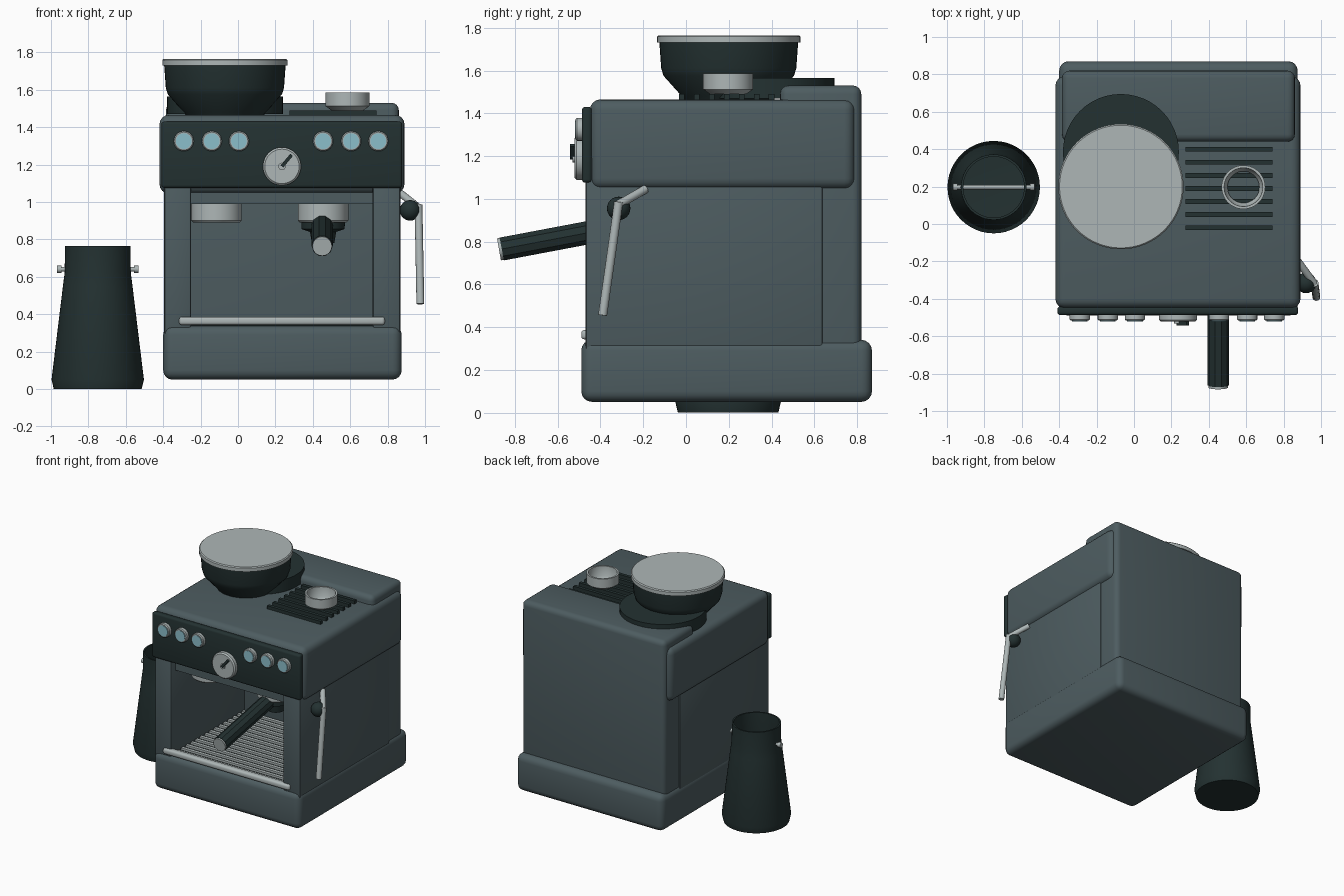
import bpy, bmesh, math
from mathutils import Vector

if "Cube" in bpy.data.objects:
    bpy.data.objects.remove(bpy.data.objects["Cube"])


def material(name, rgb):
    m = bpy.data.materials.new(name)
    m.diffuse_color = (*rgb, 1)
    m.use_nodes = True
    m.node_tree.nodes["Principled BSDF"].inputs["Base Color"].default_value = m.diffuse_color
    return m


BODY = material("slate body", (0.075, 0.108, 0.118))
DARK = material("dark plastic", (0.017, 0.031, 0.031))
METAL = material("light metal", (0.42, 0.47, 0.47))
BLUE = material("pale blue", (0.26, 0.52, 0.60))


def finish(bm, name, mat, smooth=True):
    bmesh.ops.recalc_face_normals(bm, faces=bm.faces)
    me = bpy.data.meshes.new(name)
    bm.to_mesh(me)
    bm.free()
    me.materials.append(mat)
    ob = bpy.data.objects.new(name, me)
    bpy.context.collection.objects.link(ob)
    if smooth:
        bpy.ops.object.select_all(action='DESELECT')
        ob.select_set(True)
        bpy.context.view_layer.objects.active = ob
        bpy.ops.object.shade_smooth_by_angle(angle=math.radians(35))
    return ob


def box(name, mat, x, y, z, bevel=0.0, segments=4):
    """Box from (min, max) ranges, with rounded edges."""
    bm = bmesh.new()
    bmesh.ops.create_cube(bm, size=1)
    for v in bm.verts:
        v.co = [r[0] if c < 0 else r[1] for c, r in zip(v.co, (x, y, z))]
    if bevel:
        bmesh.ops.bevel(bm, geom=bm.edges[:], offset=bevel, segments=segments,
                        profile=0.5, affect='EDGES')
    return finish(bm, name, mat, bool(bevel))


def lathe(name, mat, centre, profile, axis=(0, 0, 1), sides=48):
    """Spin (radius, height) points about an axis; ends at radius 0 close up."""
    bm = bmesh.new()
    verts = [bm.verts.new((r, 0, h)) for r, h in profile]
    edges = [bm.edges.new(p) for p in zip(verts, verts[1:])]
    bmesh.ops.spin(bm, geom=verts + edges, cent=(0, 0, 0), axis=(0, 0, 1),
                   angle=math.tau, steps=sides, use_merge=False)
    bmesh.ops.remove_doubles(bm, verts=bm.verts, dist=1e-5)
    q = Vector((0, 0, 1)).rotation_difference(Vector(axis).normalized())
    for v in bm.verts:
        v.co = q @ v.co + Vector(centre)
    return finish(bm, name, mat)


def rod(name, mat, a, b, r, sides=16):
    d = Vector(b) - Vector(a)
    return lathe(name, mat, a, [(0, 0), (r, 0), (r, d.length), (0, d.length)], d, sides)


# Housing
box("base", BODY, (-0.40, 0.875), (-0.49, 0.87), (0.05, 0.34), 0.05)
box("rear_body", BODY, (-0.385, 0.86), (0.44, 0.82), (0.2, 1.53), 0.04)
box("left_wall", BODY, (-0.395, -0.25), (-0.47, 0.64), (0.2, 1.2), 0.012, 2)
box("right_wall", BODY, (0.72, 0.868), (-0.47, 0.64), (0.2, 1.2), 0.012, 2)
box("head", BODY, (-0.42, 0.89), (-0.45, 0.79), (1.045, 1.465), 0.05)
box("cavity_ceiling", BODY, (-0.25, 0.72), (-0.42, 0.45), (0.99, 1.1))
box("control_panel", DARK, (-0.41, 0.878), (-0.487, -0.44), (1.075, 1.43), 0.016, 3)

# Drip tray
box("drip_tray", DARK, (-0.25, 0.72), (-0.46, 0.45), (0.3, 0.346))
box("tray_trim", METAL, (-0.315, 0.785), (-0.49, -0.44), (0.342, 0.386), 0.015, 3)
for i in range(15):
    y = -0.41 + i * 0.058
    box("tray_slat", METAL, (-0.24, 0.71), (y - 0.013, y + 0.013), (0.34, 0.362))

# Buttons and dial
FRONT = (0, -1, 0)
for x in (-0.29, -0.14, 0.005, 0.455, 0.605, 0.75):
    lathe("button_ring", METAL, (x, -0.48, 1.325),
          [(0, 0), (0.054, 0), (0.054, 0.03), (0.048, 0.036), (0, 0.036)], FRONT, 24)
    lathe("button_face", BLUE, (x, -0.514, 1.325),
          [(0, 0), (0.042, 0), (0.042, 0.006), (0, 0.006)], FRONT, 24)
lathe("dial", METAL, (0.235, -0.48, 1.19),
      [(0, 0), (0.102, 0), (0.102, 0.032), (0.092, 0.042), (0, 0.042)], FRONT)
lathe("dial_hub", METAL, (0.235, -0.52, 1.19), [(0.02, 0), (0.02, 0.012), (0, 0.012)], FRONT, 16)
pointer = box("dial_pointer", DARK, (-0.009, 0.009), (-0.014, 0.014), (0, 0.08))
pointer.location = (0.235, -0.528, 1.19)
pointer.rotation_euler.y = math.radians(40)

# Brewing heads and filter handle
for x in (-0.115, 0.455):
    lathe("brew_head", METAL, (x, -0.18, 0.89),
          [(0, 0), (0.125, 0), (0.135, 0.01), (0.135, 0.12), (0, 0.12)])
lathe("filter_basket", DARK, (0.455, -0.18, 0.78),
      [(0, 0), (0.06, 0), (0.07, 0.06), (0.115, 0.075), (0.118, 0.14), (0, 0.14)])
rod("filter_handle", DARK, (0.45, -0.862, 0.765), (0.45, -0.2, 0.89), 0.057, 10)
rod("handle_cap", METAL, (0.45, -0.875, 0.763), (0.45, -0.858, 0.766), 0.052, 24)

# Steam wand
ball = [(0.055 * math.sin(math.pi * i / 12), -0.055 * math.cos(math.pi * i / 12)) for i in range(13)]
ball[0], ball[-1] = (0, -0.055), (0, 0.055)
lathe("wand_joint", DARK, (0.92, -0.315, 0.955), ball, sides=24)
rod("wand_arm", METAL, (0.87, -0.19, 1.045), (0.965, -0.32, 0.97), 0.02)
rod("wand_pipe", METAL, (0.965, -0.315, 0.985), (0.975, -0.39, 0.455), 0.021)

# Bean hopper
lathe("hopper_mount", DARK, (-0.07, 0.385, 0), [(0, 1.47), (0.31, 1.47), (0.31, 1.565), (0, 1.565)])
lathe("hopper_bowl", DARK, (-0.07, 0.2, 0),
      [(0, 1.45), (0.2, 1.45), (0.22, 1.48), (0.305, 1.575), (0.316, 1.61), (0.325, 1.735), (0, 1.735)])
lathe("hopper_lid", METAL, (-0.07, 0.2, 0),
      [(0, 1.73), (0.335, 1.73), (0.335, 1.758), (0.328, 1.765), (0, 1.765)], sides=64)

# Cup rack and cup
for i in range(7):
    y = -0.02 + i * 0.07
    box("rack_slat", DARK, (0.275, 0.74), (y - 0.013, y + 0.013), (1.45, 1.49))
lathe("cup", METAL, (0.585, 0.197, 0),
      [(0.085, 1.49), (0.1, 1.5), (0.117, 1.512), (0.117, 1.585), (0.103, 1.585),
       (0.1, 1.51), (0.085, 1.49)])

# Milk jug
JUG = (-0.75, 0.197, 0)
lathe("jug", DARK, JUG,
      [(0, 0), (0.235, 0), (0.247, 0.05), (0.186, 0.55), (0.177, 0.62), (0.175, 0.765),
       (0.163, 0.765), (0.165, 0.62), (0.173, 0.55), (0.23, 0.05), (0, 0.03)])
rod("jug_pin", METAL, (-0.96, 0.197, 0.64), (-0.54, 0.197, 0.64), 0.012)
for x in (-0.955, -0.545):
    rod("jug_pin_end", METAL, (x - 0.012, 0.197, 0.64), (x + 0.012, 0.197, 0.64), 0.019)
